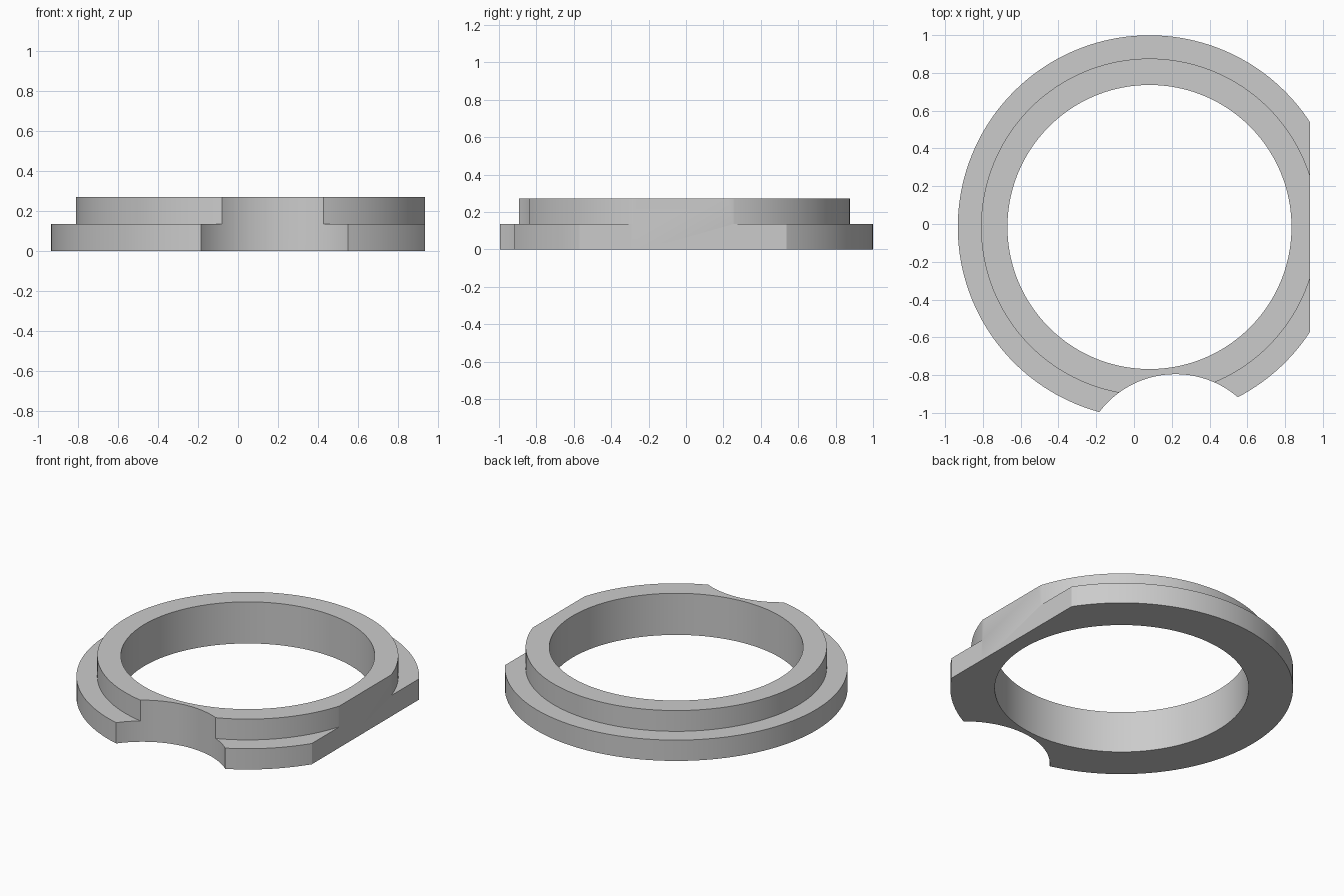
import bpy, bmesh, math

cube = bpy.data.objects.get("Cube")
if cube:
    bpy.data.objects.remove(cube, do_unlink=True)

CX, CY = 0.082, -0.016      # ring axis
HOLE, COLLAR, FLANGE = 0.752, 0.892, 1.015
STEP, TOP = 0.136, 0.272
FLAT_X = 0.933
SEGMENTS = 160

grey = bpy.data.materials.new("plain grey")
grey.use_nodes = True
colour = (0.6, 0.6, 0.6, 1)
grey.diffuse_color = colour
grey.node_tree.nodes["Principled BSDF"].inputs["Base Color"].default_value = colour


def revolve(name, profile, x, y):
    """Spin a closed (radius, height) profile into a ring."""
    bm = bmesh.new()
    rings = []
    for i in range(SEGMENTS):
        a = math.tau * i / SEGMENTS
        rings.append([bm.verts.new((r * math.cos(a), r * math.sin(a), z)) for r, z in profile])
    n = len(profile)
    for i, ring in enumerate(rings):
        following = rings[(i + 1) % SEGMENTS]
        for j in range(n):
            k = (j + 1) % n
            bm.faces.new((ring[j], following[j], following[k], ring[k]))
    bmesh.ops.recalc_face_normals(bm, faces=bm.faces)
    mesh = bpy.data.meshes.new(name)
    bm.to_mesh(mesh)
    bm.free()
    obj = bpy.data.objects.new(name, mesh)
    obj.location = (x, y, 0)
    bpy.context.collection.objects.link(obj)
    return obj


def cut(obj, cutter):
    """Subtract the cutter and remove it."""
    cutter.hide_render = True
    mod = obj.modifiers.new("cut", "BOOLEAN")
    mod.operation = "DIFFERENCE"
    mod.solver = "EXACT"
    mod.object = cutter
    bpy.ops.object.select_all(action="DESELECT")
    bpy.context.view_layer.objects.active = obj
    obj.select_set(True)
    bpy.ops.object.modifier_apply(modifier=mod.name)
    bpy.data.objects.remove(cutter, do_unlink=True)


# Stepped ring: wide flange below, narrower collar above
ring = revolve("stepped_ring", [(HOLE, 0), (FLANGE, 0), (FLANGE, STEP),
                                (COLLAR, STEP), (COLLAR, TOP), (HOLE, TOP)], CX, CY)
ring.data.materials.append(grey)

# Round notch in the front edge
bpy.ops.mesh.primitive_cylinder_add(vertices=128, radius=0.507, depth=2, location=(0.22, -1.302, 0))
cut(ring, bpy.context.object)

# Flat on the left side
bpy.ops.mesh.primitive_cube_add(size=4, location=(FLAT_X + 2, 0, 0))
cut(ring, bpy.context.object)

# Smooth round walls, sharp edges
bpy.ops.object.select_all(action="DESELECT")
bpy.context.view_layer.objects.active = ring
ring.select_set(True)
bpy.ops.object.shade_smooth_by_angle(angle=math.radians(30))
